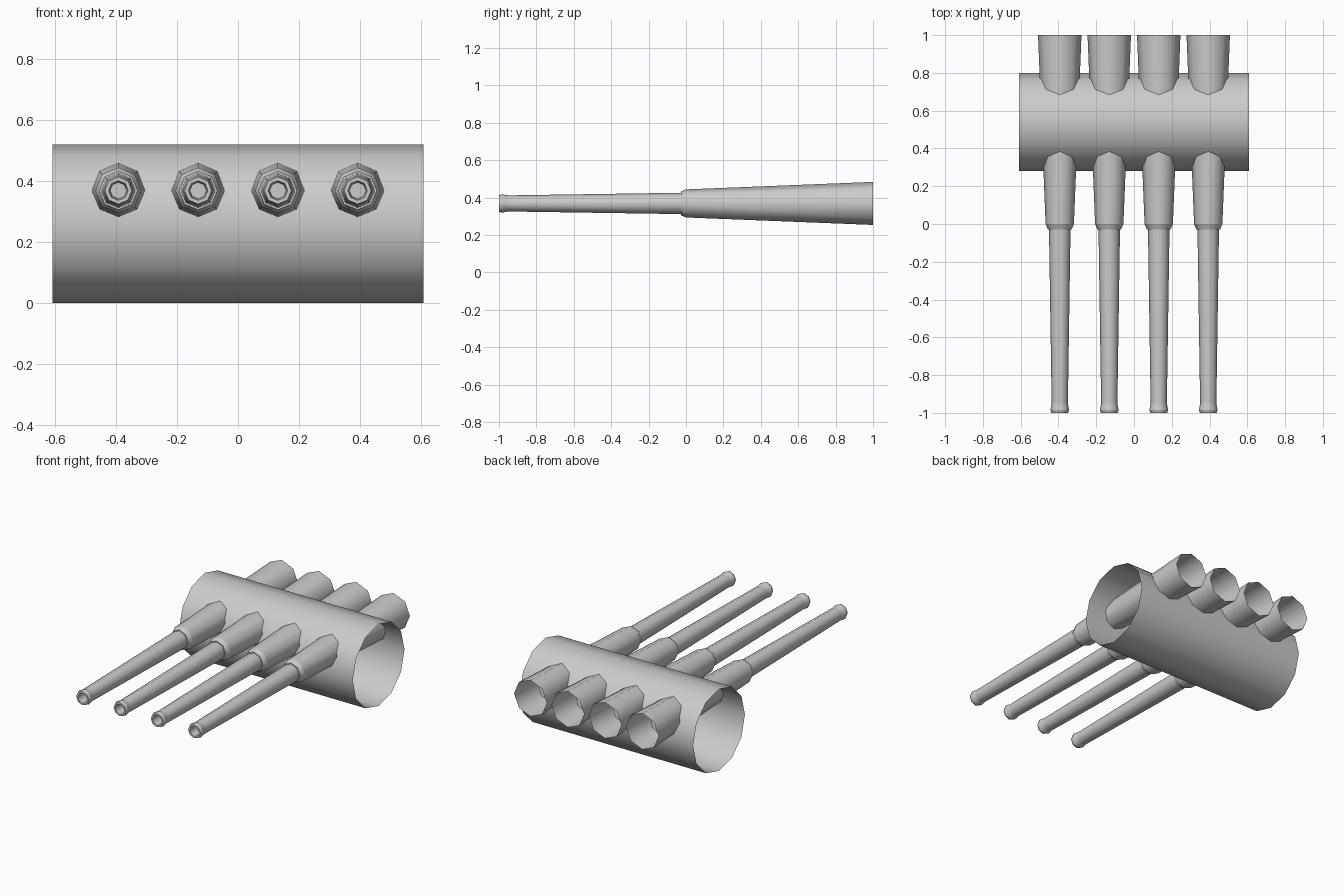
import bpy, bmesh
from math import cos, sin, tau

if "Cube" in bpy.data.objects:
    bpy.data.objects.remove(bpy.data.objects["Cube"])


def lathe(name, profile, sides, axis, centre, sharp_rings=(), cap_end=False):
    """Sweep (position along axis, radius) pairs into a smooth tube."""
    bm = bmesh.new()
    rings = []
    for pos, r in profile:
        ring = []
        for i in range(sides):
            u, v = r * cos(tau * i / sides), r * sin(tau * i / sides)
            ring.append(bm.verts.new((pos, u, v) if axis == 'X' else (u, pos, v)))
        rings.append(ring)
    for a, b in zip(rings, rings[1:]):
        for i in range(sides):
            j = (i + 1) % sides
            order = (a[i], b[i], b[j], a[j])
            bm.faces.new(order).smooth = True
    if cap_end:
        bm.faces.new(rings[-1])
    bmesh.ops.recalc_face_normals(bm, faces=bm.faces)
    # crisp edges around the steps
    for k in sharp_rings:
        for i in range(sides):
            bm.edges.get((rings[k][i], rings[k][(i + 1) % sides])).smooth = False
    mesh = bpy.data.meshes.new(name)
    bm.to_mesh(mesh)
    bm.free()
    obj = bpy.data.objects.new(name, mesh)
    obj.location = centre
    bpy.context.collection.objects.link(obj)
    return obj


# Open-ended cross drum, zero wall thickness
lathe("drum", [(-0.61, 0.26), (0.61, 0.26)], 12, 'X', (0, 0.54, 0.26))

# Stepped barrel: open tapered sleeve, collar, slim tube, flared muzzle, bore
barrel_profile = [
    (1.0, 0.115), (0.0, 0.075), (-0.028, 0.063), (-0.028, 0.057),
    (-0.95, 0.043), (-0.985, 0.049), (-1.0, 0.044), (-1.0, 0.032),
    (-0.93, 0.027),
]
for n, x in enumerate((-0.393, -0.131, 0.131, 0.393), 1):
    lathe(f"barrel_{n}", barrel_profile, 8, 'Y', (x, 0, 0.369),
          sharp_rings=range(1, 9), cap_end=True)
